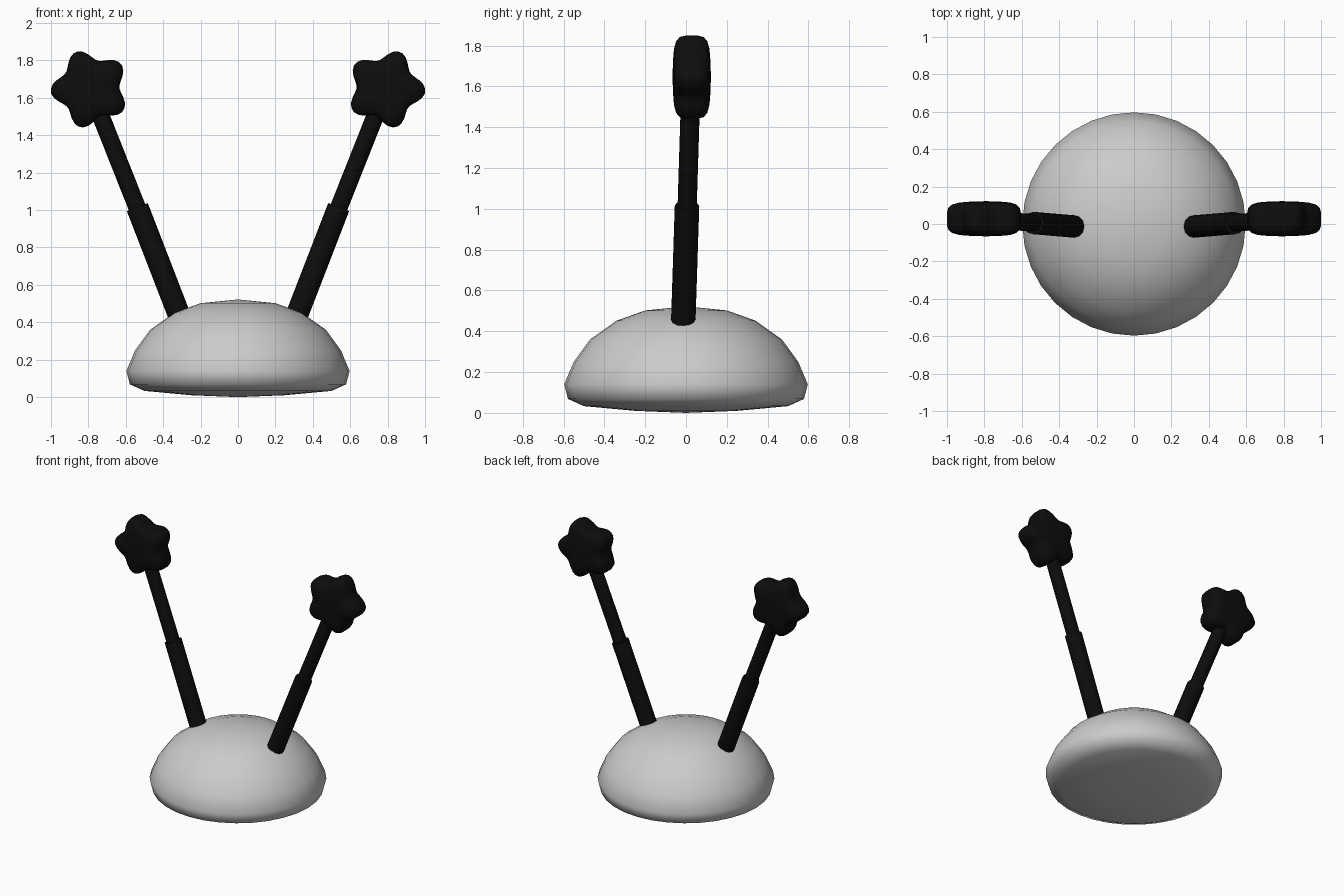
import bpy, bmesh, math
from mathutils import Vector

if "Cube" in bpy.data.objects:
    bpy.data.objects.remove(bpy.data.objects["Cube"])

black = bpy.data.materials.new("black")
black.diffuse_color = (0.004, 0.004, 0.004, 1)
black.use_nodes = True
black.node_tree.nodes["Principled BSDF"].inputs["Base Color"].default_value = black.diffuse_color


def skin(name, rings, mat=None, mirror=False, angle=60):
    """Bridge a list of point rings; single-point rings become poles."""
    bm = bmesh.new()
    vs = [[bm.verts.new(p) for p in ring] for ring in rings]
    for a, b in zip(vs, vs[1:]):
        n = max(len(a), len(b))
        for i in range(n):
            j = (i + 1) % n
            quad = [a[i % len(a)], a[j % len(a)], b[j % len(b)], b[i % len(b)]]
            bm.faces.new(list(dict.fromkeys(quad)))
    bmesh.ops.recalc_face_normals(bm, faces=bm.faces)
    me = bpy.data.meshes.new(name)
    bm.to_mesh(me)
    bm.free()
    ob = bpy.data.objects.new(name, me)
    bpy.context.collection.objects.link(ob)
    if mat:
        me.materials.append(mat)
    bpy.ops.object.select_all(action='DESELECT')
    ob.select_set(True)
    bpy.context.view_layer.objects.active = ob
    bpy.ops.object.shade_smooth_by_angle(angle=math.radians(angle))
    if mirror:
        ob.modifiers.new("mirror", 'MIRROR')
    return ob


def circle(c, r, n, u=Vector((1, 0, 0)), v=Vector((0, 1, 0))):
    return [Vector(c) + u * r * math.cos(t) + v * r * math.sin(t)
            for t in (2 * math.pi * i / n for i in range(n))]


def rod(name, p, q, r, n=12):
    p, q = Vector(p), Vector(q)
    d = (q - p).normalized()
    u = d.cross(Vector((0, 1, 0))).normalized()
    v = d.cross(u)
    return skin(name, [[p], circle(p, r, n, u, v), circle(q, r, n, u, v), [q]],
                black, True, 35)


# Dome base
profile = [(0.2, 0.502), (0.34, 0.452), (0.47, 0.36), (0.55, 0.25),
           (0.597, 0.14), (0.578, 0.068), (0.5, 0.033), (0.25, 0.01)]
skin("dome_base", [[Vector((0, 0, 0.522))]]
     + [circle((0, 0, z), r, 32) for r, z in profile]
     + [[Vector((0, 0, 0.0))]])

# Two-stage antenna rods, mirrored across x
rod("lower_rods", (-0.30, -0.015, 0.40), (-0.538, 0.005, 1.015), 0.06)
rod("upper_rods", (-0.53, 0.005, 0.99), (-0.76, 0.023, 1.57), 0.047)


# Rounded stars at the tips
def star(s, y, n=50):
    pts = []
    for i in range(n):
        t = 2 * math.pi * i / n
        r = s * 0.184 + s * s * 0.028 * math.cos(5 * (t - math.radians(183)))
        pts.append(Vector((-0.79 + r * math.cos(t), 0.028 + y, 1.648 + r * math.sin(t))))
    return pts


half = [(0.4, 0.092), (0.7, 0.087), (0.88, 0.076), (0.97, 0.058), (1.0, 0.03)]
rings = [star(s, -y) for s, y in half] + [star(s, y) for s, y in reversed(half)]
skin("star_tips", [[Vector((-0.79, -0.066, 1.648))]] + rings
     + [[Vector((-0.79, 0.122, 1.648))]], black, True)
